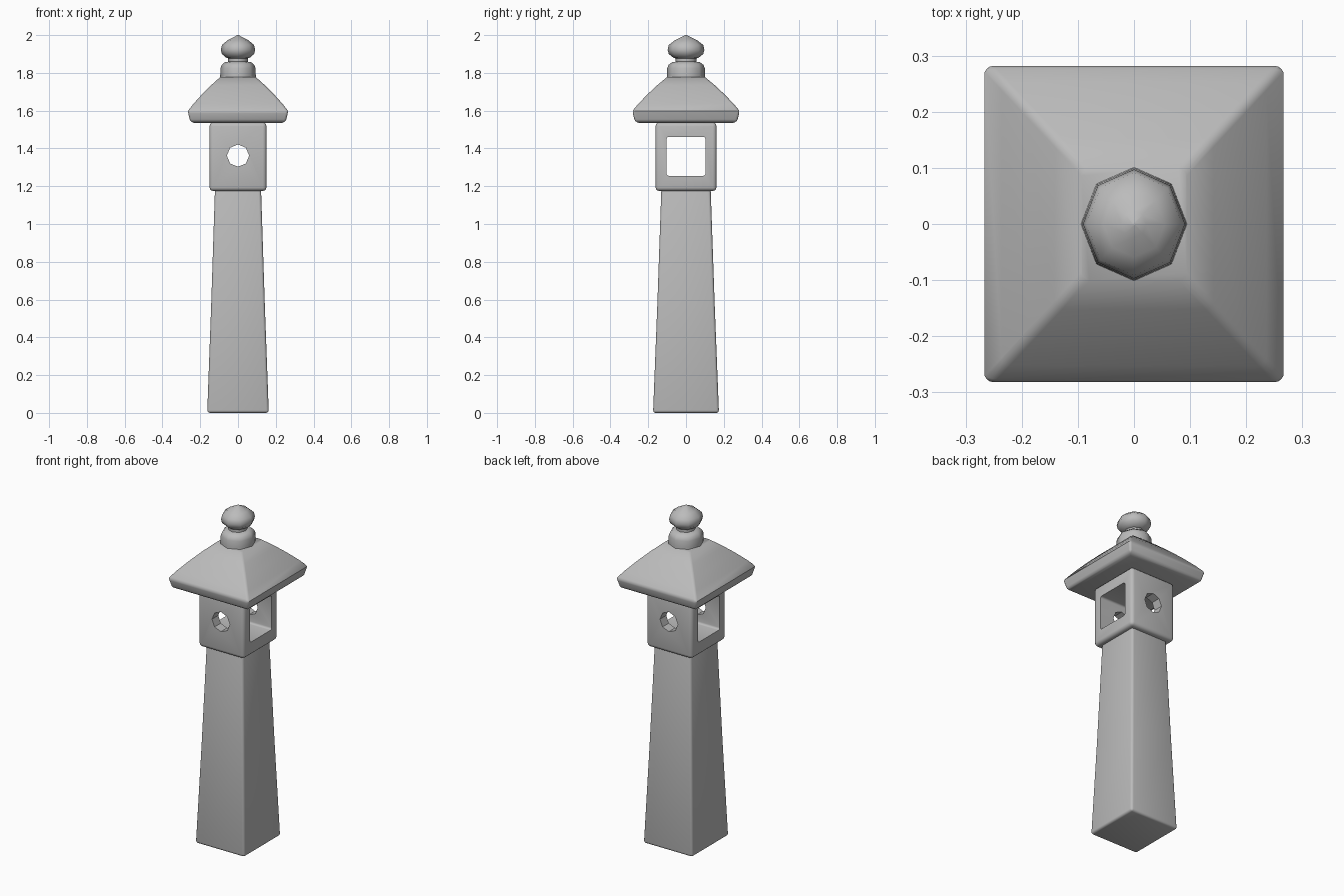
import bpy, bmesh, math
from mathutils import Matrix

cube = bpy.data.objects.get("Cube")
if cube:
    bpy.data.objects.remove(cube, do_unlink=True)

# Single stone colour
stone = bpy.data.materials.new("stone_grey")
stone.use_nodes = True
colour = (0.5, 0.5, 0.5, 1)
stone.diffuse_color = colour
stone.node_tree.nodes["Principled BSDF"].inputs["Base Color"].default_value = colour

STRETCH = 1.07  # the lantern is slightly deeper than wide


def loft(name, profile, sides, turn=0.0, stretch=STRETCH):
    """Stack polygon rings from (half width, z) points and cap the ends."""
    bm = bmesh.new()
    scale = math.sqrt(2) if sides == 4 else 1
    rings = []
    for r, z in profile:
        angles = [turn + math.tau * i / sides for i in range(sides)]
        rings.append([bm.verts.new((r * scale * math.cos(a),
                                    r * scale * math.sin(a) * stretch, z)) for a in angles])
    for low, high in zip(rings, rings[1:]):
        for i in range(sides):
            j = (i + 1) % sides
            bm.faces.new((low[i], low[j], high[j], high[i]))
    bm.faces.new(rings[0][::-1])
    bm.faces.new(rings[-1])
    mesh = bpy.data.meshes.new(name)
    bm.to_mesh(mesh)
    bm.free()
    mesh.materials.append(stone)
    obj = bpy.data.objects.new(name, mesh)
    bpy.context.collection.objects.link(obj)
    return obj


def bevel(obj, width, limit=50, segments=3):
    mod = obj.modifiers.new("rounded_edges", 'BEVEL')
    mod.width = width
    mod.segments = segments
    mod.limit_method = 'ANGLE'
    mod.angle_limit = math.radians(limit)


def finish(obj, angle):
    """Apply modifiers and shade smooth below the given angle."""
    bpy.ops.object.select_all(action='DESELECT')
    obj.select_set(True)
    bpy.context.view_layer.objects.active = obj
    if obj.modifiers:
        bpy.ops.object.convert(target='MESH')
    bpy.ops.object.shade_smooth_by_angle(angle=math.radians(angle))


QUARTER = math.pi / 4

# Tapered pillar
pillar = loft("pillar", [(0.163, 0), (0.142, 0.57), (0.122, 1.185)], 4, QUARTER)
bevel(pillar, 0.014)
finish(pillar, 50)

# Lamp box with a square window through x and round holes through y
lamp_box = loft("lamp_box", [(0.151, 1.175), (0.151, 1.537)], 4, QUARTER)
bevel(lamp_box, 0.02)
window = loft("window_cutter", [(0.103, -0.4), (0.103, 0.4)], 4, QUARTER, 1)
bevel(window, 0.012)
window.matrix_world = Matrix.Translation((0, 0, 1.358)) @ Matrix.Rotation(math.pi / 2, 4, 'Y')
hole = loft("hole_cutter", [(0.059, -0.4), (0.059, 0.4)], 8, 0, 1)
hole.matrix_world = Matrix.Translation((0, 0, 1.362)) @ Matrix.Rotation(math.pi / 2, 4, 'X')
for cutter in (window, hole):
    cutter.hide_render = True
    cut = lamp_box.modifiers.new("opening", 'BOOLEAN')
    cut.operation = 'DIFFERENCE'
    cut.solver = 'EXACT'
    cut.object = cutter
bpy.context.view_layer.update()
finish(lamp_box, 40)
for cutter in (window, hole):
    bpy.data.objects.remove(cutter, do_unlink=True)

# Hipped roof with gently swelling slopes
roof = loft("roof", [(0.23, 1.534), (0.253, 1.543), (0.266, 1.598), (0.236, 1.636),
                     (0.19, 1.687), (0.142, 1.735), (0.094, 1.778)], 4, QUARTER)
bevel(roof, 0.012, 54)
finish(roof, 44)

# Finial: rounded collar, neck and pointed bulb
finial = loft("finial", [(0.095, 1.765), (0.094, 1.79), (0.093, 1.825), (0.086, 1.843),
                         (0.07, 1.856), (0.052, 1.859), (0.052, 1.877), (0.062, 1.88),
                         (0.085, 1.9), (0.091, 1.922), (0.085, 1.948), (0.055, 1.973),
                         (0.022, 1.99), (0.003, 2.0)], 8)
finish(finial, 60)
